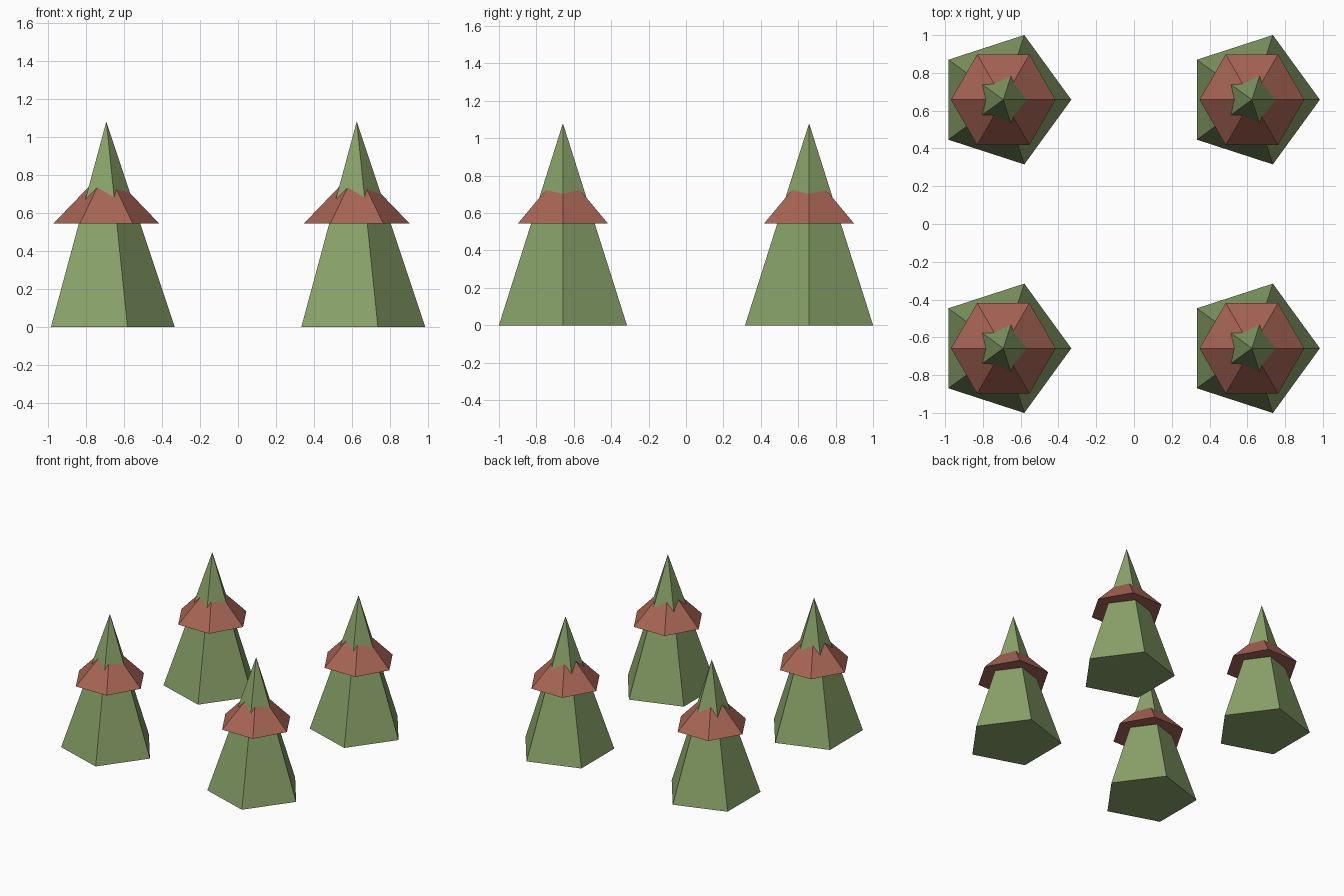
import bpy, bmesh
from math import cos, sin, tau

if "Cube" in bpy.data.objects:
    bpy.data.objects.remove(bpy.data.objects["Cube"])


def material(name, colour):
    mat = bpy.data.materials.new(name)
    mat.diffuse_color = (*colour, 1)
    mat.use_nodes = True
    mat.node_tree.nodes["Principled BSDF"].inputs["Base Color"].default_value = mat.diffuse_color
    return mat


def pyramid(name, sides, radius, base_z, apex_z, centre, mat):
    """Closed flat-faced cone whose first corner points towards +x."""
    bm = bmesh.new()
    ring = [bm.verts.new((radius * cos(tau * i / sides),
                          radius * sin(tau * i / sides), 0)) for i in range(sides)]
    apex = bm.verts.new((0, 0, apex_z - base_z))
    bm.faces.new(ring[::-1])
    for i in range(sides):
        bm.faces.new((ring[i], ring[(i + 1) % sides], apex))
    mesh = bpy.data.meshes.new(name)
    bm.to_mesh(mesh)
    bm.free()
    mesh.materials.append(mat)
    obj = bpy.data.objects.new(name, mesh)
    obj.location = (*centre, base_z)
    bpy.context.collection.objects.link(obj)


green = material("green", (0.25, 0.36, 0.14))
red = material("red", (0.39, 0.13, 0.09))

# Four identical cones, each with a hexagonal collar
for x in (-0.692, 0.624):
    for y in (-0.658, 0.658):
        pyramid("cone_body", 5, 0.36, 0, 1.08, (x, y), green)
        pyramid("cone_collar", 6, 0.277, 0.545, 0.833, (x, y), red)
